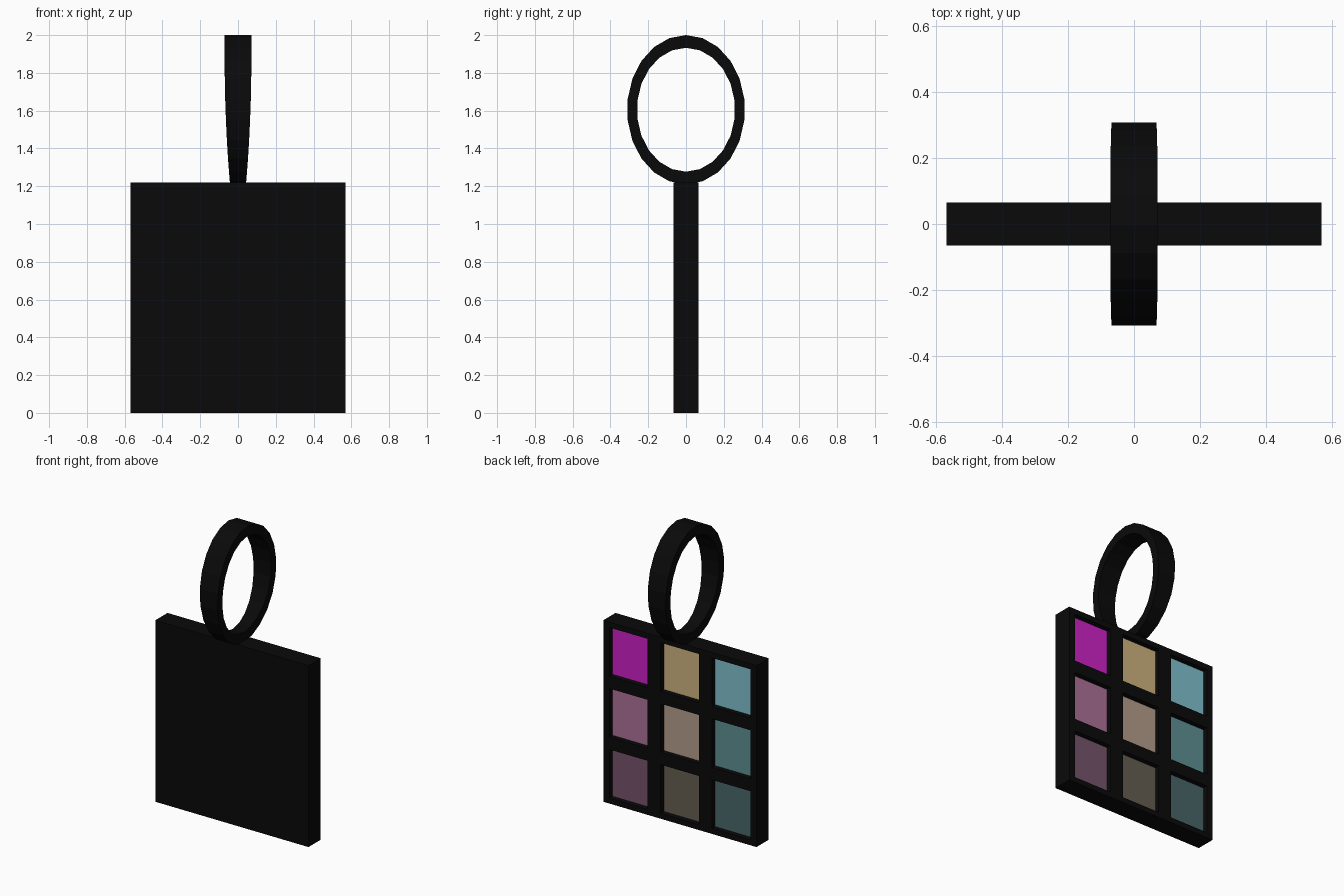
import bpy, bmesh, math

if "Cube" in bpy.data.objects:
    bpy.data.objects.remove(bpy.data.objects["Cube"])

def material(name, rgb):
    m = bpy.data.materials.new(name)
    # display colour to linear
    m.diffuse_color = (*[c ** 2.2 for c in rgb], 1)
    m.use_nodes = True
    m.node_tree.nodes["Principled BSDF"].inputs["Base Color"].default_value = m.diffuse_color
    return m

def add_object(name, bm, mat):
    mesh = bpy.data.meshes.new(name)
    bm.to_mesh(mesh)
    bm.free()
    mesh.materials.append(mat)
    ob = bpy.data.objects.new(name, mesh)
    bpy.context.collection.objects.link(ob)
    return ob

black = material("black", (0.07, 0.07, 0.07))
HX, HY, H = 0.57, 0.065, 1.22      # palette half width, half depth, height
DEPTH = 0.033                      # pocket depth
PW, PH = 0.285, 0.327              # pocket size

def stops(lo, hi, centre, pitch, size):
    s = [lo]
    for k in (-1, 0, 1):
        s += [centre + k * pitch - size / 2, centre + k * pitch + size / 2]
    return s + [hi]

xs = stops(-HX, HX, 0, 0.3825, PW)
zs = stops(0, H, H / 2, 0.41, PH)

# Palette case: gridded back face with nine sunken pockets, closed front
bm = bmesh.new()
grid = [[bm.verts.new((x, HY, z)) for z in zs] for x in xs]
pockets = []
for i in range(7):
    for j in range(7):
        f = bm.faces.new((grid[i][j], grid[i][j + 1], grid[i + 1][j + 1], grid[i + 1][j]))
        if i % 2 and j % 2:
            pockets.append(f)
rim = [e for e in bm.edges if e.is_boundary]
side = bmesh.ops.extrude_edge_only(bm, edges=rim)["geom"]
for v in side:
    if isinstance(v, bmesh.types.BMVert):
        v.co.y = -HY
bmesh.ops.holes_fill(bm, edges=[e for e in bm.edges if e.is_boundary], sides=0)
floors = bmesh.ops.extrude_discrete_faces(bm, faces=pockets)["faces"]
for f in floors:
    for v in f.verts:
        v.co.y -= DEPTH
bmesh.ops.recalc_face_normals(bm, faces=bm.faces)
bmesh.ops.delete(bm, geom=floors, context='FACES_ONLY')
add_object("palette_case", bm, black)

# Coloured pans closing the pockets, rows from bottom, columns from -x to +x
colours = [
    [(0.29, 0.40, 0.41), (0.40, 0.37, 0.32), (0.46, 0.33, 0.42)],
    [(0.37, 0.56, 0.57), (0.70, 0.61, 0.54), (0.67, 0.44, 0.59)],
    [(0.50, 0.75, 0.80), (0.80, 0.70, 0.50), (0.80, 0.15, 0.77)],
]
for r in range(3):
    for c in range(3):
        bm = bmesh.new()
        x0, x1 = xs[2 * c + 1], xs[2 * c + 2]
        z0, z1 = zs[2 * r + 1], zs[2 * r + 2]
        y = HY - DEPTH
        bm.faces.new([bm.verts.new(p) for p in
                      ((x0, y, z0), (x0, y, z1), (x1, y, z1), (x1, y, z0))])
        name = f"colour_pan_{r}_{c}"
        add_object(name, bm, material(name, colours[r][c]))

# Oval finger ring, narrowing towards the palette
SEG = 22
bm = bmesh.new()
loops = []
for k in range(SEG):
    a = 2 * math.pi * k / SEG
    s, c = math.sin(a), math.cos(a)
    w = 0.042 + 0.029 * (1 - ((1 - c) / 2) ** 2.5)
    loops.append([bm.verts.new((sx * w, ry * s, 1.605 + rz * c))
                  for sx, ry, rz in ((-1, 0.312, 0.395), (1, 0.312, 0.395),
                                     (1, 0.260, 0.328), (-1, 0.260, 0.328))])
for k in range(SEG):
    a, b = loops[k], loops[(k + 1) % SEG]
    for q in range(4):
        n = (q + 1) % 4
        bm.faces.new((a[q], a[n], b[n], b[q]))
bmesh.ops.recalc_face_normals(bm, faces=bm.faces)
add_object("finger_ring", bm, black)
